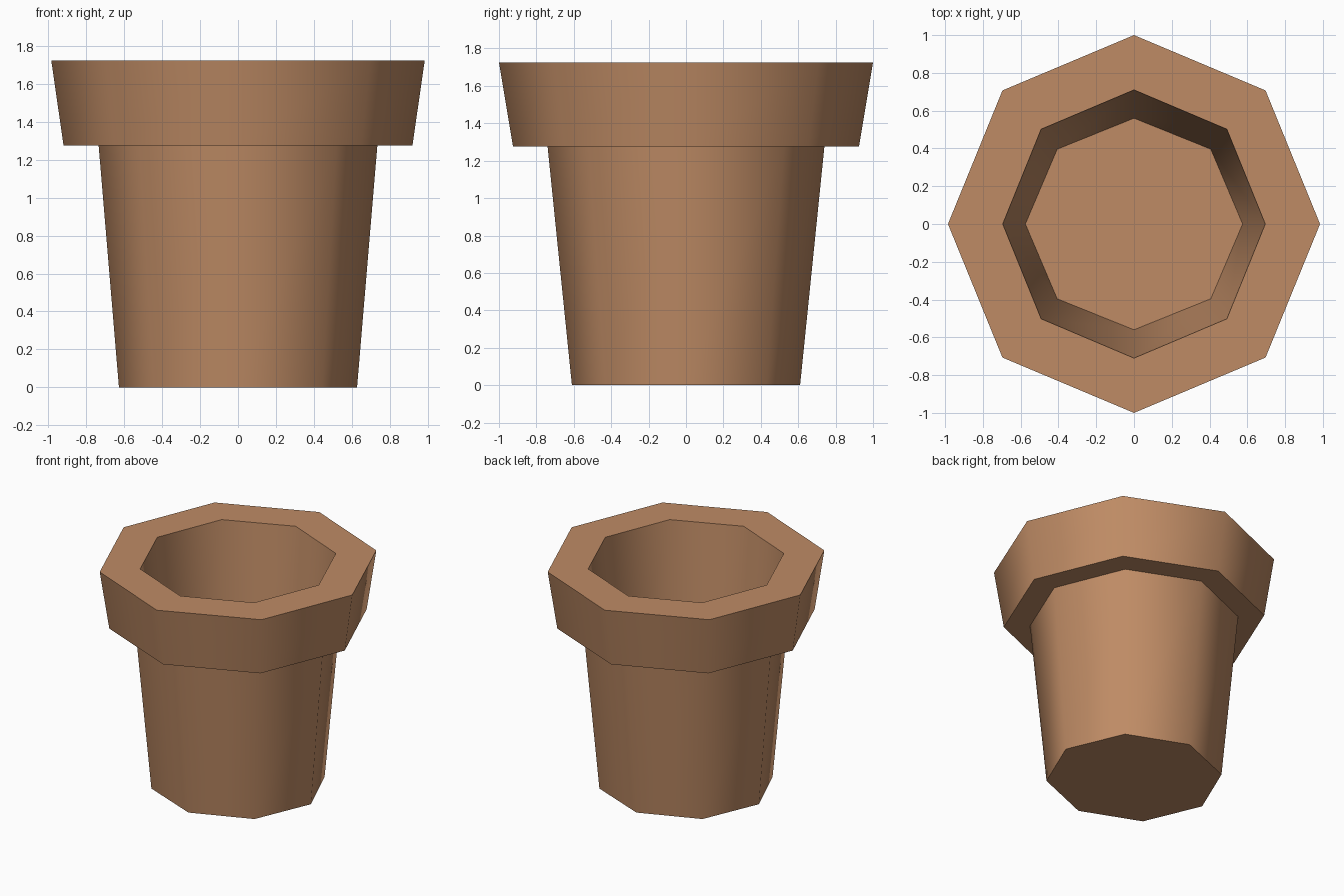
import bpy, bmesh, math

if "Cube" in bpy.data.objects:
    bpy.data.objects.remove(bpy.data.objects["Cube"])

clay = bpy.data.materials.new("terracotta")
clay.diffuse_color = (0.52, 0.26, 0.13, 1.0)
clay.use_nodes = True
clay.node_tree.nodes["Principled BSDF"].inputs["Base Color"].default_value = clay.diffuse_color

SIDES = 8
# Profile rings from outer base, up over the rim, down to the inner floor:
# (x radius, y radius, height)
PROFILE = [
    (0.628, 0.610, 0.0),     # base
    (0.735, 0.740, 1.275),   # top of body under the rim
    (0.920, 0.925, 1.275),   # rim lower edge
    (0.985, 1.000, 1.725),   # rim upper edge
    (0.695, 0.710, 1.725),   # mouth
    (0.575, 0.560, 0.25),    # inner floor
]

bm = bmesh.new()
rings = []
for rx, ry, z in PROFILE:
    angles = [2 * math.pi * i / SIDES for i in range(SIDES)]
    rings.append([bm.verts.new((rx * math.cos(a), ry * math.sin(a), z)) for a in angles])

# Walls: sloping bands are smooth, level bands stay flat
for low, high in zip(rings, rings[1:]):
    level = abs(low[0].co.z - high[0].co.z) < 1e-6
    for i in range(SIDES):
        j = (i + 1) % SIDES
        face = bm.faces.new((low[i], low[j], high[j], high[i]))
        face.smooth = not level

# Underside and inner floor
bm.faces.new(rings[0][::-1])
bm.faces.new(rings[-1])

# Keep every horizontal ring edge crisp
bm.normal_update()
for e in bm.edges:
    if abs(e.verts[0].co.z - e.verts[1].co.z) < 1e-6:
        e.smooth = False

mesh = bpy.data.meshes.new("flower_pot")
bm.to_mesh(mesh)
bm.free()
mesh.materials.append(clay)
pot = bpy.data.objects.new("flower_pot", mesh)
bpy.context.collection.objects.link(pot)
